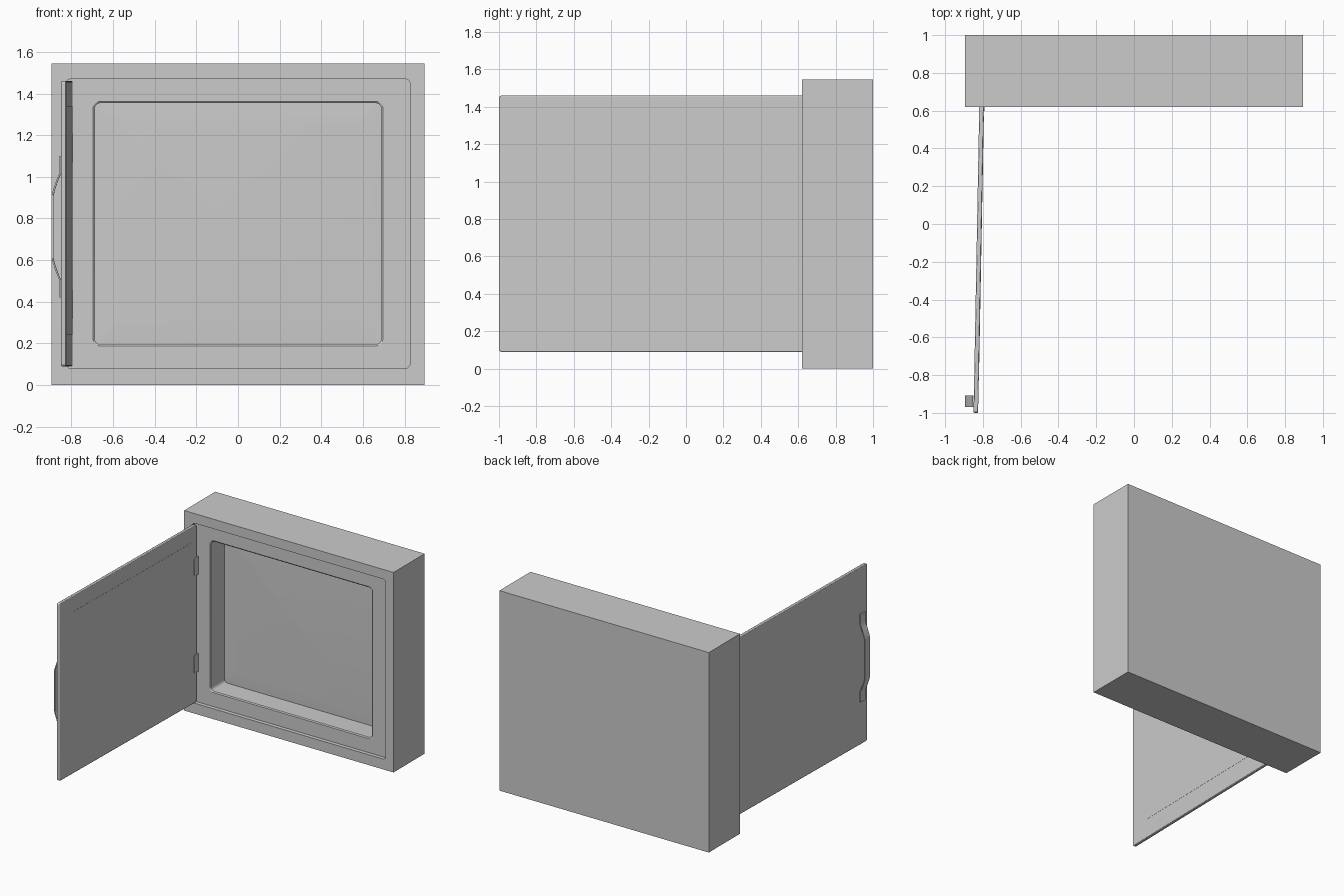
import bpy, bmesh, math
from mathutils import Matrix, Vector

if "Cube" in bpy.data.objects:
    bpy.data.objects.remove(bpy.data.objects["Cube"])


def finish(name, bm, matrix=Matrix(), bevel=0.0):
    bmesh.ops.recalc_face_normals(bm, faces=bm.faces)
    me = bpy.data.meshes.new(name)
    bm.to_mesh(me)
    bm.free()
    me.transform(matrix)
    me.shade_smooth()
    me.set_sharp_from_angle(angle=math.radians(30))
    ob = bpy.data.objects.new(name, me)
    bpy.context.collection.objects.link(ob)
    if bevel:
        mod = ob.modifiers.new("Bevel", 'BEVEL')
        mod.width, mod.segments = bevel, 2
        mod.limit_method = 'ANGLE'
        mod.angle_limit = math.radians(50)
    return ob


SEG = 6


def rounded_rect(x0, x1, z0, z1, r):
    """Points counter-clockwise, SEG + 1 per corner, from the lower left."""
    pts = []
    corners = [(x0 + r, z0 + r), (x1 - r, z0 + r), (x1 - r, z1 - r), (x0 + r, z1 - r)]
    for i, (cx, cz) in enumerate(corners):
        for k in range(SEG + 1):
            a = math.pi + (i + k / SEG) * math.pi / 2
            pts.append((cx + r * math.cos(a), cz + r * math.sin(a)))
    return pts


def prism(name, pts, to3d, a, b, matrix, bevel=0.0):
    bm = bmesh.new()
    lo = [bm.verts.new(to3d(p, a)) for p in pts]
    hi = [bm.verts.new(to3d(p, b)) for p in pts]
    bm.faces.new(lo)
    bm.faces.new(hi)
    n = len(pts)
    for i in range(n):
        j = (i + 1) % n
        bm.faces.new((lo[i], lo[j], hi[j], hi[i]))
    return finish(name, bm, matrix, bevel)


# Cabinet body: plain box whose front steps into a door rebate and a deep recess
W, H, YF, YB = 0.895, 1.545, 0.62, 1.0
bm = bmesh.new()
rect = [(-W, 0), (W, 0), (W, H), (-W, H)]
front = [bm.verts.new((x, YF, z)) for x, z in rect]
back = [bm.verts.new((x, YB, z)) for x, z in rect]
bm.faces.new(back)
for i in range(4):
    j = (i + 1) % 4
    bm.faces.new((front[i], front[j], back[j], back[i]))

# half width, bottom, top, corner radius, depth behind the front
steps = [(0.827, 0.08, 1.47, 0.025, 0.0),
         (0.827, 0.08, 1.47, 0.025, 0.03),
         (0.696, 0.188, 1.362, 0.032, 0.03),
         (0.688, 0.196, 1.354, 0.026, 0.036),
         (0.688, 0.196, 1.354, 0.026, 0.20),
         (0.58, 0.286, 1.264, 0.012, 0.195)]
rings = [[bm.verts.new((x, YF + d, z)) for x, z in rounded_rect(-w, w, z0, z1, r)]
         for w, z0, z1, r, d in steps]
n = len(rings[0])
for i in range(4):
    s = i * (SEG + 1)
    for k in range(SEG):
        bm.faces.new((front[i], rings[0][s + k], rings[0][s + k + 1]))
    bm.faces.new((front[i], rings[0][s + SEG], rings[0][(s + SEG + 1) % n], front[(i + 1) % 4]))
for r0, r1 in zip(rings, rings[1:]):
    for i in range(n):
        j = (i + 1) % n
        bm.faces.new((r0[i], r0[j], r1[j], r1[i]))
bm.faces.new(rings[-1])
finish("cabinet_body", bm)

# Door parts are built along -y from the hinge, then swung slightly past square
swing = Matrix.Translation((-0.795, 0.63, 0)) @ Matrix.Rotation(math.radians(-1.07), 4, 'Z')
T = 0.024


def along_x(p, x):
    return Vector((x, p[0], p[1]))


def along_y(p, y):
    return Vector((p[0], y, p[1]))


prism("door", rounded_rect(-1.63, 0, 0.09, 1.46, 0.014), along_x, -T, 0, swing, 0.004)

# Thin lining on the inside of the door
prism("door_lining", rounded_rect(-1.46, -0.06, 0.24, 1.34, 0.01), along_x, -0.004, 0.0012, swing)

# Hinges
for label, zc in (("lower", 0.39), ("upper", 1.14)):
    leaf = [(0.02, zc - 0.07), (0.02, zc + 0.07), (-0.026, zc + 0.07),
            (-0.032, zc + 0.055), (-0.032, zc - 0.055), (-0.026, zc - 0.07)]
    prism(label + "_hinge", leaf, along_x, -0.006, 0.003, swing)

# Bowed strap handle: half profile mirrored about its middle
ZM, TH = 0.76, 0.008
half = [(-0.032, 0.34), (-0.032, 0.26), (-0.043, 0.235), (-0.056, 0.20),
        (-0.065, 0.172), (-0.070, 0.15)]
path = half + [(x, -z) for x, z in reversed(half)]
outer = [(x, ZM + z) for x, z in path]
inner = [(x + TH, ZM + z) for x, z in reversed(path)]
prism("door_handle", outer + inner, along_y, -1.60, -1.54, swing)
